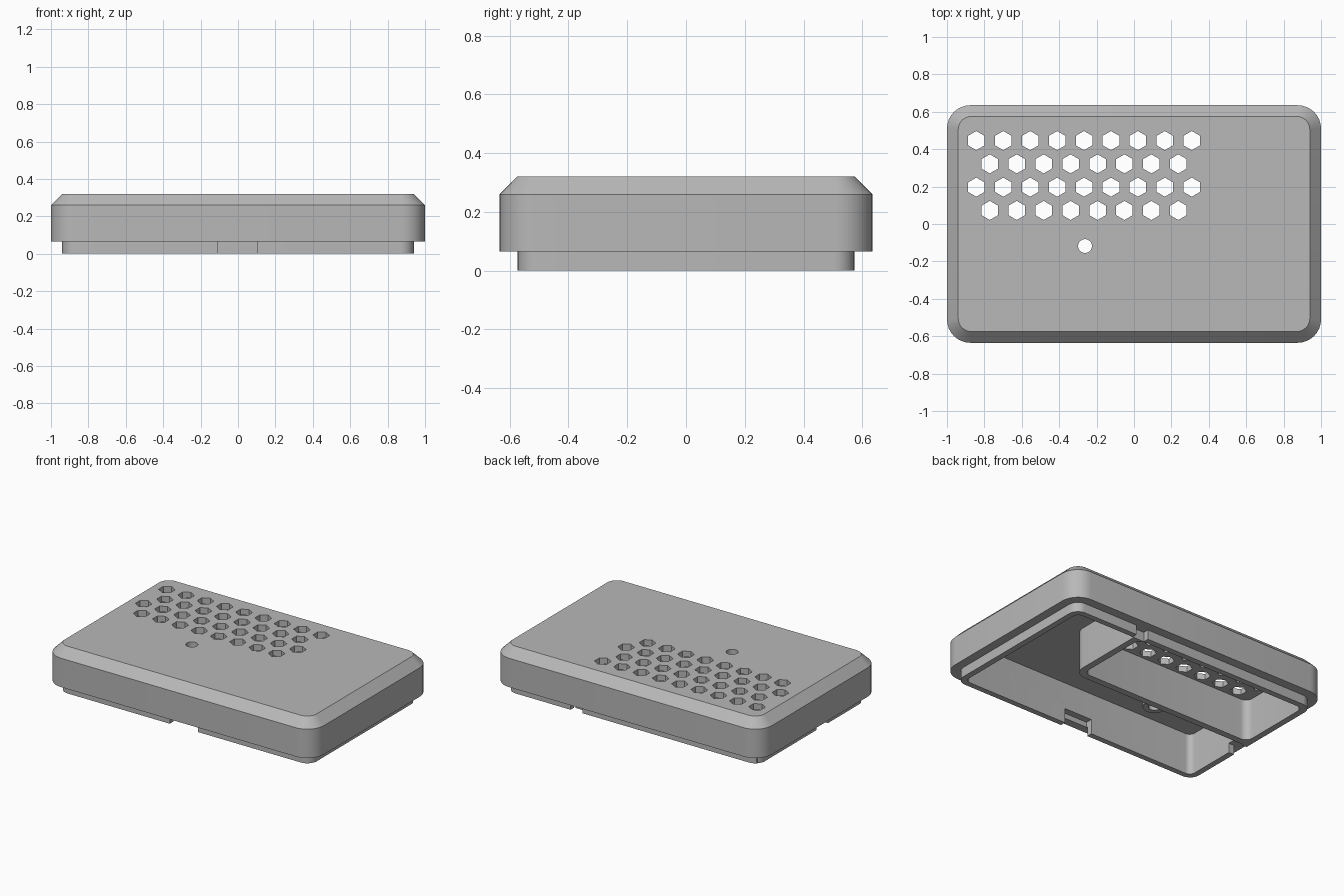
import bpy, bmesh, math

if "Cube" in bpy.data.objects:
    bpy.data.objects.remove(bpy.data.objects["Cube"])

grey = bpy.data.materials.new("light_grey")
grey.diffuse_color = (0.48, 0.48, 0.48, 1)
grey.use_nodes = True
grey.node_tree.nodes["Principled BSDF"].inputs["Base Color"].default_value = grey.diffuse_color


def rounded(x0, x1, y0, y1, radii, seg=8):
    """Rounded rectangle; radii order: right-back, left-back, left-front, right-front."""
    if not isinstance(radii, (list, tuple)):
        radii = [radii] * 4
    corners = [(x1, y1, -1, -1), (x0, y1, 1, -1), (x0, y0, 1, 1), (x1, y0, -1, 1)]
    pts = []
    for i, ((x, y, sx, sy), r) in enumerate(zip(corners, radii)):
        if r == 0:
            pts.append((x, y))
            continue
        for k in range(seg + 1):
            a = math.radians(90 * (i + k / seg))
            pts.append((x + sx * r + r * math.cos(a), y + sy * r + r * math.sin(a)))
    return pts


def ngon(x, y, r, n, turn=0.0):
    return [(x + r * math.cos(turn + 2 * math.pi * k / n),
             y + r * math.sin(turn + 2 * math.pi * k / n)) for k in range(n)]


def make(name, stacks):
    """Each stack is a list of (outline, z) rings lofted into a closed solid."""
    bm = bmesh.new()
    for stack in stacks:
        rings = [[bm.verts.new((x, y, z)) for x, y in o] for o, z in stack]
        n = len(rings[0])
        bm.faces.new(rings[0][::-1])
        bm.faces.new(rings[-1])
        for a, b in zip(rings, rings[1:]):
            for i in range(n):
                j = (i + 1) % n
                bm.faces.new((a[i], a[j], b[j], b[i]))
    bmesh.ops.recalc_face_normals(bm, faces=bm.faces)
    me = bpy.data.meshes.new(name)
    bm.to_mesh(me)
    bm.free()
    me.materials.append(grey)
    ob = bpy.data.objects.new(name, me)
    bpy.context.collection.objects.link(ob)
    return ob


def prism(outline, z0, z1):
    return [(outline, z0), (outline, z1)]


def combine(target, name, stacks, op):
    tool = make(name, stacks)
    tool.hide_render = True
    mod = target.modifiers.new(name, 'BOOLEAN')
    mod.operation, mod.solver, mod.object = op, 'EXACT', tool
    bpy.context.view_layer.objects.active = target
    bpy.ops.object.modifier_apply(modifier=mod.name)
    bpy.data.objects.remove(tool)


# Outer body: inset lip below, straight sides, chamfered top
W, D = 1.0, 0.635
lip = rounded(-0.94, 0.94, -0.573, 0.573, 0.07)
side = rounded(-W, W, -D, D, 0.125)
top = rounded(-0.94, 0.94, -0.575, 0.575, 0.07)
lid = make("case_lid", [[(lip, 0), (lip, 0.065), (side, 0.065), (side, 0.26), (top, 0.32)]])

# Hollow underside
combine(lid, "cavity", [prism(rounded(-0.9, 0.9, -0.535, 0.535, 0.04), -0.1, 0.28)], 'DIFFERENCE')

# Walled chamber under the vent
combine(lid, "chamber_block",
        [prism(rounded(-0.92, 0.45, -0.04, 0.555, [0, 0, 0, 0.09]), 0, 0.3)], 'UNION')
combine(lid, "chamber_pocket",
        [prism(rounded(-0.898, 0.405, 0.005, 0.533, 0.05), -0.1, 0.28)], 'DIFFERENCE')

# Boss around the small round hole
combine(lid, "boss", [prism(ngon(-0.262, -0.118, 0.072, 32), 0.06, 0.3)], 'UNION')
combine(lid, "round_hole", [prism(ngon(-0.262, -0.118, 0.037, 32), -0.1, 0.4)], 'DIFFERENCE')

# Gaps in the lip: front notch, back slot, left slot
combine(lid, "lip_gaps", [
    prism(rounded(-0.108, 0.102, -0.58, -0.5, 0), -0.1, 0.1),
    prism(rounded(0.37, 0.46, 0.534, 0.6, 0), -0.1, 0.065),
    prism(rounded(-0.96, -0.88, -0.17, -0.05, 0), -0.1, 0.065)], 'DIFFERENCE')

# Staggered hexagon vent
hexes = []
for row in range(4):
    odd = row % 2
    for i in range(9 - odd):
        x = -0.843 + 0.144 * (i + 0.5 * odd)
        hexes.append(prism(ngon(x, 0.446 - 0.1245 * row, 0.051, 6, math.pi / 6), 0.2, 0.4))
combine(lid, "vent_holes", hexes, 'DIFFERENCE')

# Smooth the rounded corners, keep the edges crisp
bpy.ops.object.select_all(action='DESELECT')
lid.select_set(True)
bpy.context.view_layer.objects.active = lid
bpy.ops.object.shade_smooth_by_angle(angle=math.radians(25))
